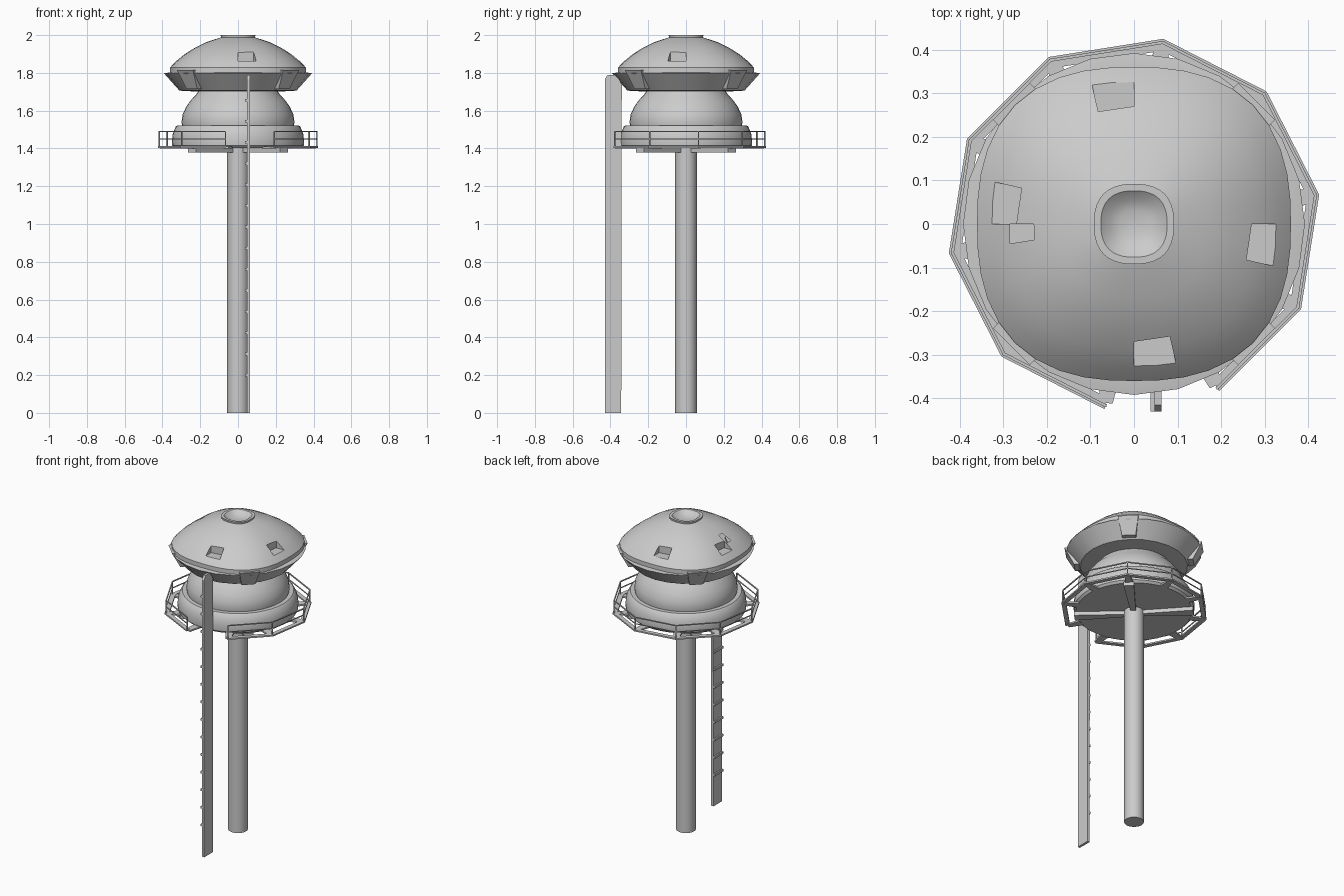
import bpy, bmesh, math
from mathutils import Vector, Matrix

if "Cube" in bpy.data.objects:
    bpy.data.objects.remove(bpy.data.objects["Cube"])


def make(name, verts, faces, angle=None):
    me = bpy.data.meshes.new(name)
    me.from_pydata(verts, [], faces)
    bm = bmesh.new()
    bm.from_mesh(me)
    bmesh.ops.recalc_face_normals(bm, faces=bm.faces)
    bm.to_mesh(me)
    bm.free()
    ob = bpy.data.objects.new(name, me)
    bpy.context.collection.objects.link(ob)
    if angle:
        bpy.ops.object.select_all(action='DESELECT')
        ob.select_set(True)
        bpy.context.view_layer.objects.active = ob
        bpy.ops.object.shade_smooth_by_angle(angle=math.radians(angle))
    return ob


def lathe(name, profile, n=32, p=2.0, angle=35):
    """Revolve (radius, z) points; p > 2 gives a rounded-square section."""
    verts, faces = [], []
    for r, z in profile:
        for i in range(n):
            a = 2 * math.pi * i / n
            c, s = math.cos(a), math.sin(a)
            k = r / (abs(c) ** p + abs(s) ** p) ** (1 / p)
            verts.append((k * c, k * s, z))
    for j in range(len(profile) - 1):
        for i in range(n):
            k = (i + 1) % n
            faces.append((j * n + i, j * n + k, (j + 1) * n + k, (j + 1) * n + i))
    faces.append(tuple(range(n)))
    faces.append(tuple(range(len(verts) - n, len(verts))))
    return make(name, verts, faces, angle)


def prism(name, low, high):
    """Closed solid between two matching loops of points."""
    n = len(low)
    faces = [tuple(range(n)), tuple(range(n, 2 * n))]
    faces += [(i, (i + 1) % n, n + (i + 1) % n, n + i) for i in range(n)]
    return make(name, list(low) + list(high), faces)


def turned(points, deg):
    m = Matrix.Rotation(math.radians(deg), 4, 'Z')
    return [tuple(m @ Vector(p)) for p in points]


def box(name, x0, x1, y0, y1, z0, z1, deg=0):
    q = [(x0, y0), (x1, y0), (x1, y1), (x0, y1)]
    return prism(name, turned([(x, y, z0) for x, y in q], deg),
                 turned([(x, y, z1) for x, y in q], deg))


# Column, drum and bell-shaped cabin
lathe("column", [(0.057, 0), (0.057, 1.405)])
lathe("drum", [(0.335, 1.402), (0.348, 1.415), (0.35, 1.44), (0.345, 1.48),
               (0.33, 1.515), (0.322, 1.522), (0.295, 1.522)], 40)
lathe("cabin", [(0.295, 1.515), (0.299, 1.54), (0.293, 1.58), (0.275, 1.62),
                (0.25, 1.655), (0.222, 1.685), (0.205, 1.71)], 40)

# Flared skirt under the roof
lathe("roof_skirt", [(0.2, 1.70), (0.31, 1.706), (0.392, 1.798), (0.365, 1.802)], 24)

# Rounded-square dome roof with a sunken vent at the top
roof = lathe("dome_roof", [(0.34, 1.79), (0.36, 1.80), (0.36, 1.828), (0.328, 1.862),
                           (0.285, 1.897), (0.23, 1.932), (0.17, 1.962), (0.09, 1.988),
                           (0.092, 2.0), (0.076, 2.0), (0.055, 1.982), (0.03, 1.972)],
             40, 2.5, 30)

# Window recesses: front and right, then their opposites
quad = [(0, -0.27), (0.082, -0.258), (0.102, -0.345), (0, -0.345)]
for i, q in enumerate((quad, [(-y, -x) for x, y in quad],
                       [(-x, -y) for x, y in quad], [(y, x) for x, y in quad])):
    cutter = prism("window_cutter_%d" % i, [(x, y, 1.864) for x, y in q],
                   [(x, y, 1.96) for x, y in q])
    cutter.hide_render = True
    cutter.hide_viewport = True
    mod = roof.modifiers.new("window", 'BOOLEAN')
    mod.operation = 'DIFFERENCE'
    mod.solver = 'EXACT'
    mod.object = cutter

# Diagonal roof gussets and underside beams
for d in (45, 135, 225, 315):
    prism("roof_gusset_%d" % d,
          turned([(0.24, -0.04, 1.715), (0.345, -0.04, 1.715),
                  (0.345, 0.04, 1.715), (0.24, 0.04, 1.715)], d),
          turned([(0.24, -0.06, 1.815), (0.398, -0.06, 1.815),
                  (0.398, 0.06, 1.815), (0.24, 0.06, 1.815)], d))
    beam = [(0.04, -0.015), (0.345, -0.03), (0.345, 0.03), (0.04, 0.015)]
    prism("floor_beam_%d" % d, turned([(x, y, 1.378) for x, y in beam], d),
          turned([(x, y, 1.404) for x, y in beam], d))

# Ten-cornered walkway and railing, open at the front for the ladder
angles = [-63 + 36 * i for i in range(10)]


def corner(r, a, z):
    return (r * math.cos(math.radians(a)), r * math.sin(math.radians(a)), z)


def swept_ring(name, r0, r1, z0, z1):
    verts, faces = [], []
    for a in angles:
        verts += [corner(r, a, z) for r, z in ((r0, z0), (r1, z0), (r1, z1), (r0, z1))]
    for j in range(len(angles) - 1):
        for k in range(4):
            m = (k + 1) % 4
            faces.append((4 * j + k, 4 * j + m, 4 * j + 4 + m, 4 * j + 4 + k))
    faces += [(0, 1, 2, 3), tuple(range(len(verts) - 4, len(verts)))]
    make(name, verts, faces)


swept_ring("walkway", 0.402, 0.43, 1.403, 1.412)
swept_ring("middle_rail", 0.419, 0.424, 1.447, 1.452)
swept_ring("top_rail", 0.418, 0.425, 1.487, 1.493)
for i, a in enumerate(angles):
    box("rail_post_%d" % i, 0.418, 0.425, -0.003, 0.003, 1.41, 1.49, a)
    arm = [(0.33, -0.025), (0.415, -0.016), (0.415, 0.016), (0.33, 0.025)]
    prism("walkway_arm_%d" % i, turned([(x, y, 1.400) for x, y in arm], a),
          turned([(x, y, 1.41) for x, y in arm], a))

# Ladder plate with rungs on its left face
side = [(-0.43, 0), (-0.343, 0), (-0.34, 1.74), (-0.36, 1.775),
        (-0.375, 1.79), (-0.415, 1.79), (-0.43, 1.765)]
prism("ladder_plate", [(0.047, y, z) for y, z in side], [(0.063, y, z) for y, z in side])
for i in range(14):
    z = 0.2 + 0.112 * i
    box("rung_%d" % i, 0.038, 0.05, -0.43, -0.345, z - 0.007, z + 0.007)
